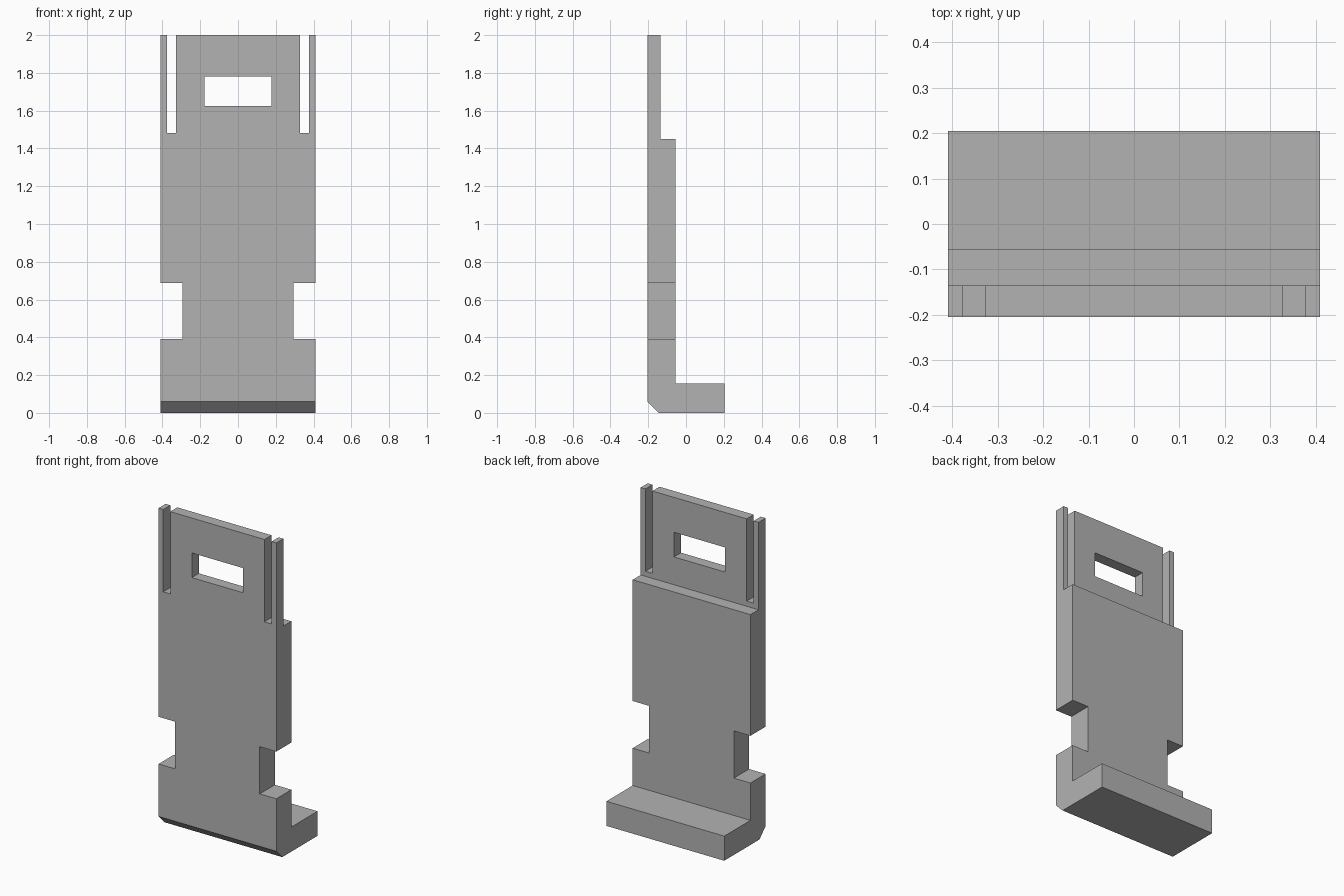
import bpy
import bmesh

default = bpy.data.objects.get("Cube")
if default:
    bpy.data.objects.remove(default, do_unlink=True)

HALF_WIDTH = 0.41

grey = bpy.data.materials.new("plain_grey")
grey.use_nodes = True
colour = (0.45, 0.45, 0.45, 1)
grey.diffuse_color = colour
grey.node_tree.nodes["Principled BSDF"].inputs["Base Color"].default_value = colour


def link_mesh(name, bm):
    bmesh.ops.recalc_face_normals(bm, faces=bm.faces)
    mesh = bpy.data.meshes.new(name)
    bm.to_mesh(mesh)
    bm.free()
    obj = bpy.data.objects.new(name, mesh)
    bpy.context.collection.objects.link(obj)
    mesh.materials.append(grey)
    return obj


def extrude_profile(name, profile, half_width):
    """Sweep a side (y, z) profile across the width."""
    bm = bmesh.new()
    face = bm.faces.new([bm.verts.new((-half_width, y, z)) for y, z in profile])
    swept = bmesh.ops.extrude_face_region(bm, geom=[face])["geom"]
    verts = [v for v in swept if isinstance(v, bmesh.types.BMVert)]
    bmesh.ops.translate(bm, verts=verts, vec=(2 * half_width, 0, 0))
    return link_mesh(name, bm)


def cut_through(obj, x0, x1, z0, z1):
    """Cut a rectangular opening through the plate from front to back."""
    profile = [(-0.4, z0), (0.1, z0), (0.1, z1), (-0.4, z1)]
    cutter = extrude_profile("cutter", profile, (x1 - x0) / 2)
    cutter.location.x = (x0 + x1) / 2
    cutter.hide_render = True
    mod = obj.modifiers.new("cut", 'BOOLEAN')
    mod.operation = 'DIFFERENCE'
    mod.solver = 'EXACT'
    mod.object = cutter
    bpy.context.view_layer.update()
    evaluated = obj.evaluated_get(bpy.context.evaluated_depsgraph_get())
    mesh = bpy.data.meshes.new_from_object(evaluated)
    obj.modifiers.clear()
    obj.data = mesh
    bpy.data.objects.remove(cutter, do_unlink=True)


# L-shaped plate with a thin upper tongue, rear foot and chamfered front edge
plate = extrude_profile("bracket_plate", [
    (-0.145, 0), (0.205, 0), (0.205, 0.155), (-0.055, 0.155),
    (-0.055, 1.45), (-0.135, 1.45), (-0.135, 2), (-0.205, 2), (-0.205, 0.06),
], HALF_WIDTH)

# Window near the top
cut_through(plate, -0.178, 0.178, 1.625, 1.78)

# Mirrored top slots and side notches
for side in (-1, 1):
    for inner, outer, low, high in ((0.328, 0.377, 1.482, 2.1),
                                    (0.295, 0.5, 0.39, 0.687)):
        x0, x1 = sorted((side * inner, side * outer))
        cut_through(plate, x0, x1, low, high)
